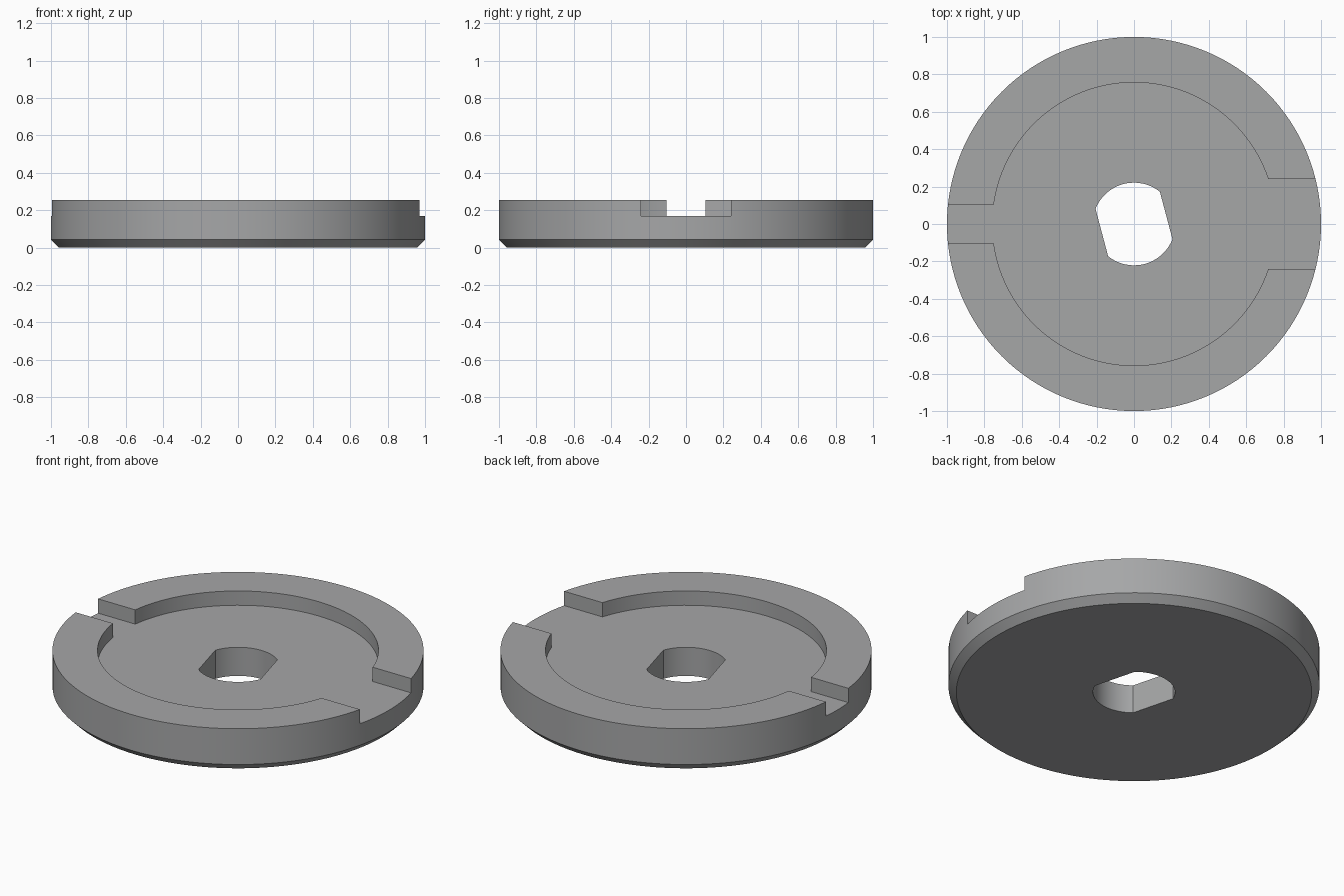
import bpy, bmesh, math

if "Cube" in bpy.data.objects:
    bpy.data.objects.remove(bpy.data.objects["Cube"])

SEG = 128
R, TOP, FLOOR = 1.0, 0.255, 0.17
CHAMFER = 0.042
RECESS_R = 0.757
WIDE, NARROW = 0.24, 0.105          # half widths of the right and left slots
BORE_R, FLAT, TILT = 0.221, 0.178, math.radians(14.9)


def arc(r, a0, a1, n):
    return [(r * math.cos(a0 + (a1 - a0) * i / n), r * math.sin(a0 + (a1 - a0) * i / n))
            for i in range(n + 1)]


def finish(name, bm):
    bmesh.ops.recalc_face_normals(bm, faces=bm.faces[:])
    mesh = bpy.data.meshes.new(name)
    bm.to_mesh(mesh)
    bm.free()
    obj = bpy.data.objects.new(name, mesh)
    bpy.context.collection.objects.link(obj)
    return obj


def prism(name, outline, z0, z1):
    bm = bmesh.new()
    face = bm.faces.new([bm.verts.new((x, y, z0)) for x, y in outline])
    top = bmesh.ops.extrude_face_region(bm, geom=[face])
    verts = [v for v in top["geom"] if isinstance(v, bmesh.types.BMVert)]
    bmesh.ops.translate(bm, verts=verts, vec=(0, 0, z1 - z0))
    return finish(name, bm)


# Disc with a chamfered lower edge
bm = bmesh.new()
rings = []
for r, z in [(R - CHAMFER, 0), (R, CHAMFER), (R, TOP)]:
    rings.append([bm.verts.new((r * math.cos(2 * math.pi * i / SEG),
                                r * math.sin(2 * math.pi * i / SEG), z)) for i in range(SEG)])
for a, b in zip(rings, rings[1:]):
    for i in range(SEG):
        j = (i + 1) % SEG
        bm.faces.new((a[i], a[j], b[j], b[i]))
bm.faces.new(rings[0])
bm.faces.new(rings[-1])
disc = finish("slotted_disc", bm)

# Round recess with a wide slot on the right and a narrow one on the left
a_wide = math.asin(WIDE / RECESS_R)
a_narrow = math.pi - math.asin(NARROW / RECESS_R)
upper = [(1.2, WIDE)] + arc(RECESS_R, a_wide, a_narrow, 56) + [(-1.2, NARROW)]
outline = upper + [(x, -y) for x, y in reversed(upper)]
recess = prism("recess_cutter", outline, FLOOR, TOP + 0.2)

# Round bore with two parallel flats, slightly turned
h = math.acos(FLAT / BORE_R)
bore_outline = (arc(BORE_R, TILT + h, TILT + math.pi - h, 24)
                + arc(BORE_R, TILT + math.pi + h, TILT + 2 * math.pi - h, 24))
bore = prism("bore_cutter", bore_outline, -0.2, TOP + 0.2)

# Cut the recess and bore out of the disc
bpy.context.view_layer.objects.active = disc
disc.select_set(True)
for cutter in (recess, bore):
    mod = disc.modifiers.new(cutter.name, 'BOOLEAN')
    mod.operation = 'DIFFERENCE'
    mod.solver = 'EXACT'
    mod.object = cutter
    bpy.ops.object.modifier_apply(modifier=mod.name)
    bpy.data.objects.remove(cutter)

# Plain grey finish
grey = bpy.data.materials.new("grey")
grey.diffuse_color = (0.38, 0.385, 0.39, 1)
grey.use_nodes = True
grey.node_tree.nodes["Principled BSDF"].inputs["Base Color"].default_value = grey.diffuse_color
disc.data.materials.clear()
disc.data.materials.append(grey)
bpy.ops.object.shade_smooth_by_angle(angle=math.radians(30))
